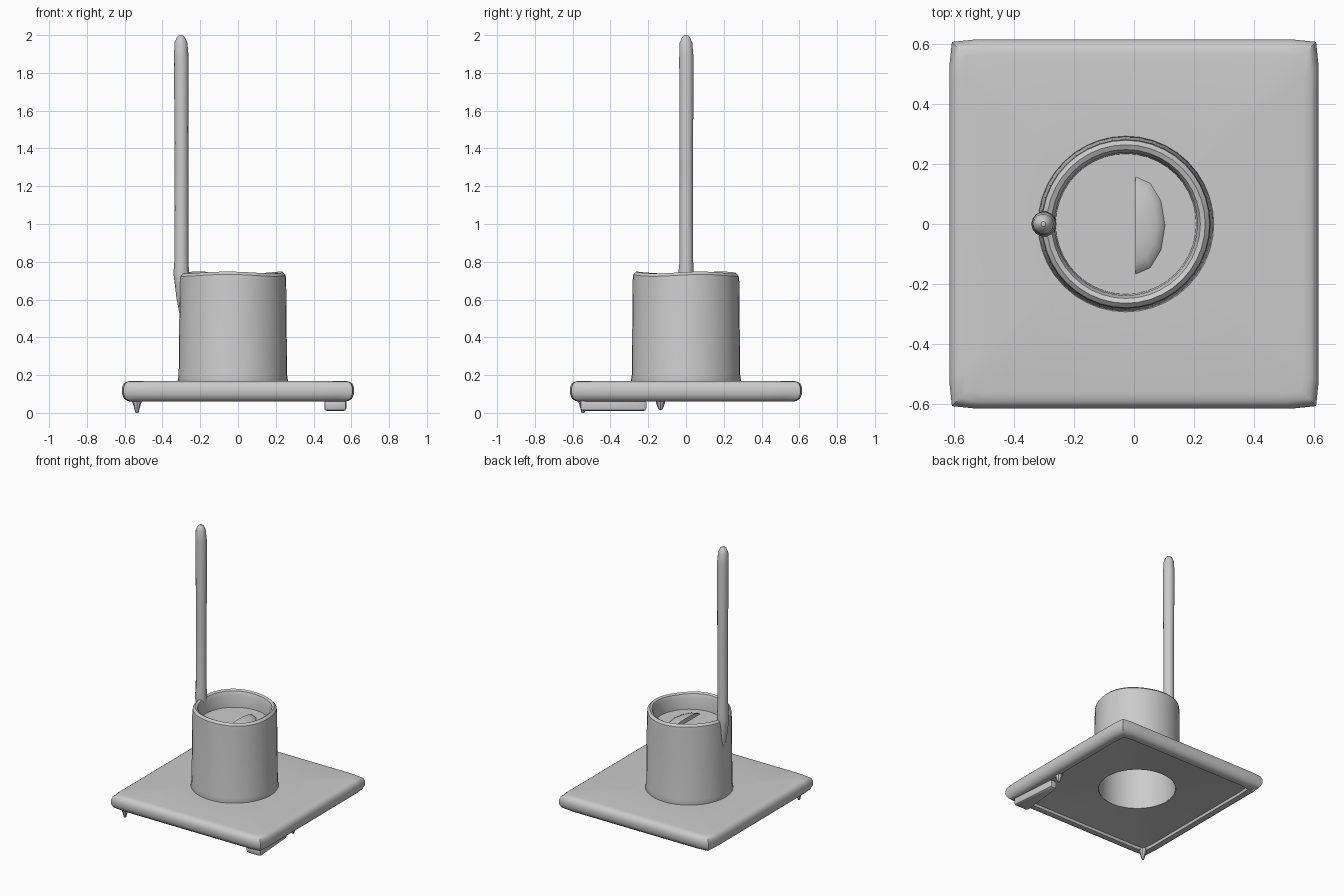
import bpy, bmesh, math
from mathutils import Matrix

if "Cube" in bpy.data.objects:
    bpy.data.objects.remove(bpy.data.objects["Cube"])

CUP_X = -0.027


def finish(name, bm, angle=35):
    bmesh.ops.recalc_face_normals(bm, faces=bm.faces)
    me = bpy.data.meshes.new(name)
    bm.to_mesh(me)
    bm.free()
    ob = bpy.data.objects.new(name, me)
    bpy.context.collection.objects.link(ob)
    bpy.ops.object.select_all(action='DESELECT')
    ob.select_set(True)
    bpy.context.view_layer.objects.active = ob
    bpy.ops.object.shade_smooth_by_angle(angle=math.radians(angle))
    return ob


def loft(rings, caps=False, loop=False):
    # skins lists of points with equal length
    bm = bmesh.new()
    rings = [[bm.verts.new(p) for p in ring] for ring in rings]
    for a, b in list(zip(rings, rings[1:])) + ([(rings[-1], rings[0])] if loop else []):
        for i in range(len(a)):
            j = (i + 1) % len(a)
            bm.faces.new((a[i], a[j], b[j], b[i]))
    if caps:
        bm.faces.new(rings[0])
        bm.faces.new(rings[-1])
    return bm


def circle(x, y, z, r, n):
    return [(x + r * math.cos(2 * math.pi * i / n), y + r * math.sin(2 * math.pi * i / n), z) for i in range(n)]


def square(half, z, n, p=50):
    # square ring with faintly bulging sides
    pts = []
    for i in range(n):
        c, s = math.cos(2 * math.pi * i / n), math.sin(2 * math.pi * i / n)
        k = half / (abs(c) ** p + abs(s) ** p) ** (1 / p)
        pts.append((c * k, s * k, z))
    return pts


def tube(path, segs):
    # capped tube through (x, y, z, radius) points
    return loft([circle(*p, segs) for p in path], caps=True)


# base plate: rounded edge, lip below, domed recess and a round hole
N = 80
edge = [(0.565, 0.17), (0.59, 0.166), (0.607, 0.153), (0.615, 0.13), (0.614, 0.1),
        (0.603, 0.075), (0.585, 0.063), (0.565, 0.06), (0.545, 0.062), (0.54, 0.08)]
rings = [circle(CUP_X, 0, 0.166, 0.258, N)] + [square(h, z, N) for h, z in edge]
rings.append(circle(CUP_X, 0, 0.112, 0.258, N))
finish("base_plate", loft(rings, loop=True))

# hollow cup: uneven rim, shallow floor on top, open socket from below
C = 40
cup = [(0.25, 0.6), (0.256, 0.113), (0.28, 0.13), (0.293, 0.165), (0.287, 0.2), (0.282, 0.70),
       (0.279, 0.728), (0.264, 0.743), (0.248, 0.735), (0.238, 0.71), (0.234, 0.625)]
bm = loft([circle(CUP_X, 0, z, r, C) for r, z in cup], caps=True)
for v in bm.verts:
    if v.co.z > 0.69:
        v.co.z += 0.005 * math.sin(3 * math.atan2(v.co.y, v.co.x) + 0.6)
finish("cup", bm)

# half-moon lump on the cup floor
bm = bmesh.new()
bmesh.ops.create_uvsphere(bm, u_segments=12, v_segments=8, radius=1)
for v in bm.verts:
    v.co = (0.005 + max(v.co.x, 0) * 0.1, -0.005 + v.co.y * 0.165, 0.622 + v.co.z * 0.035)
bmesh.ops.remove_doubles(bm, verts=bm.verts, dist=0.0005)
finish("floor_lump", bm)

# tall rod blending out of the left rim
finish("rod", tube([(-0.294, 0, 0.5, 0.012), (-0.296, 0, 0.61, 0.03), (-0.299, 0, 0.7, 0.038),
                    (-0.3, 0, 0.74, 0.042), (-0.3, 0.002, 0.8, 0.037), (-0.299, 0.002, 1.3, 0.036),
                    (-0.3, 0.002, 1.88, 0.039), (-0.302, 0, 1.96, 0.034), (-0.302, 0, 1.99, 0.021),
                    (-0.302, 0, 2.0, 0.008)], 14))

# uneven feet remnants under the front corners
strip = bmesh.new()
bmesh.ops.create_cube(strip, size=1, matrix=Matrix.Translation((0.505, -0.385, 0.0405))
                      @ Matrix.Diagonal((0.12, 0.35, 0.061, 1)))
bmesh.ops.bevel(strip, geom=strip.edges[:], offset=0.015, segments=2, profile=0.5, affect='EDGES')
for v in strip.verts:   # taper towards the back
    t = (v.co.y + 0.56) / 0.35
    v.co.x = 0.525 + (v.co.x - 0.515) * (1 - 0.6 * t)
finish("foot_strip", strip)
for name, x, y, z in (("corner_spike", -0.535, -0.545, 0.0), ("side_spike", 0.54, -0.135, 0.015)):
    finish(name, tube([(x, y, z, 0.008), (x, y, 0.03, 0.016), (x, y, 0.075, 0.03)], 8))
